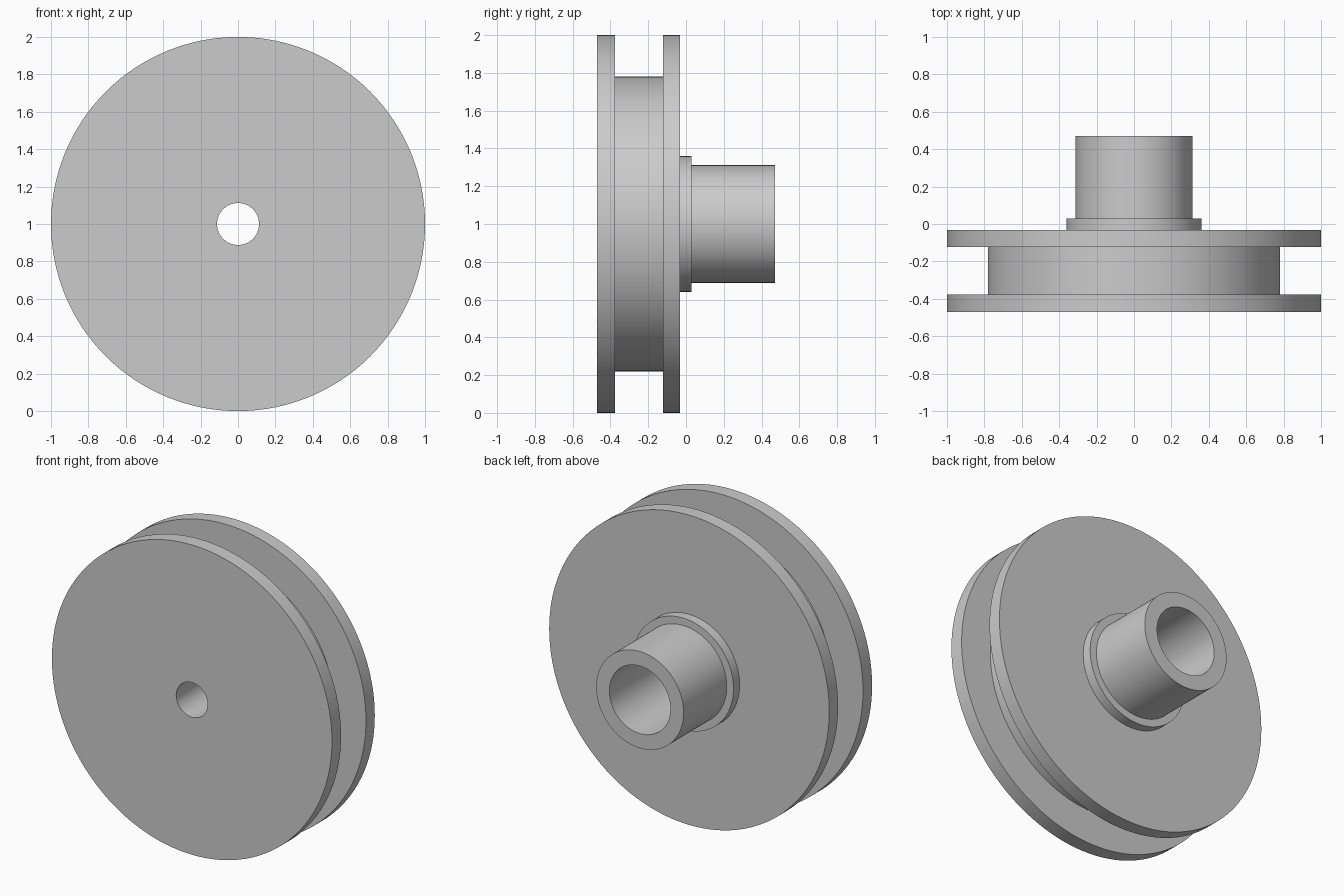
import bpy, bmesh, math
from mathutils import Matrix

if "Cube" in bpy.data.objects:
    bpy.data.objects.remove(bpy.data.objects["Cube"], do_unlink=True)

SEGMENTS = 128

grey = bpy.data.materials.new("plain grey")
grey.use_nodes = True
COLOUR = (0.6, 0.6, 0.6, 1)
grey.diffuse_color = COLOUR
grey.node_tree.nodes["Principled BSDF"].inputs["Base Color"].default_value = COLOUR


def lathe(name, profile):
    """Spin a closed (radius, y) profile about the horizontal y axis."""
    bm = bmesh.new()
    verts = [bm.verts.new((r, y, 0)) for r, y in profile]
    edges = [bm.edges.new((a, b)) for a, b in zip(verts, verts[1:] + verts[:1])]
    bmesh.ops.spin(bm, geom=verts + edges, cent=(0, 0, 0), axis=(0, 1, 0),
                   angle=math.tau, steps=SEGMENTS, use_merge=True)
    bmesh.ops.remove_doubles(bm, verts=bm.verts, dist=1e-5)
    bmesh.ops.recalc_face_normals(bm, faces=bm.faces)
    bm.transform(Matrix.Translation((0, 0, 1)))
    mesh = bpy.data.meshes.new(name)
    bm.to_mesh(mesh)
    bm.free()
    mesh.materials.append(grey)
    obj = bpy.data.objects.new(name, mesh)
    bpy.context.collection.objects.link(obj)
    bpy.ops.object.select_all(action='DESELECT')
    obj.select_set(True)
    bpy.context.view_layer.objects.active = obj
    bpy.ops.object.shade_smooth_by_angle(angle=math.radians(30))
    return obj


# Radii
RIM, DRUM, COLLAR, HUB, BORE, PIN = 1.0, 0.78, 0.36, 0.312, 0.218, 0.112
# Stations along the axis, front to back
FRONT, GROOVE_A, GROOVE_B, BACK, COLLAR_END, HUB_END = -0.47, -0.377, -0.123, -0.033, 0.03, 0.47

# Grooved wheel, collar and hub turned as one piece, with a stepped bore
lathe("grooved_wheel", [
    (PIN, FRONT), (RIM, FRONT), (RIM, GROOVE_A), (DRUM, GROOVE_A),
    (DRUM, GROOVE_B), (RIM, GROOVE_B), (RIM, BACK), (COLLAR, BACK),
    (COLLAR, COLLAR_END), (HUB, COLLAR_END), (HUB, HUB_END),
    (BORE, HUB_END), (BORE, BACK), (PIN, BACK),
])
